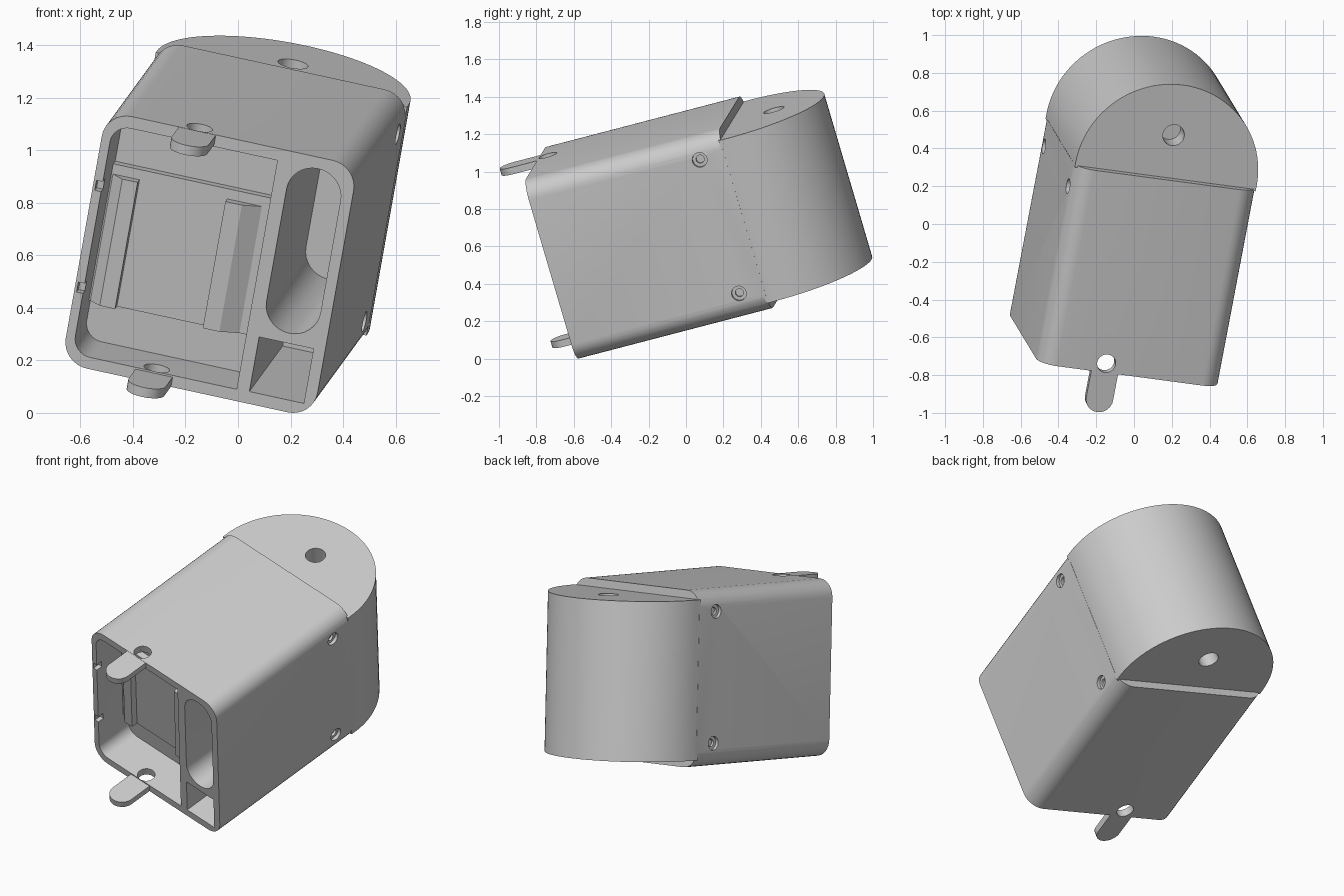
import bpy, bmesh, math
from mathutils import Vector, Matrix

if "Cube" in bpy.data.objects:
    bpy.data.objects.remove(bpy.data.objects["Cube"])

# Tilted frame: width, depth and height axes of the housing
D = Vector((0.181, 0.952, 0.248)).normalized()
H = Vector((0.171, -0.266, 0.949))
H = (H - D * H.dot(D)).normalized()
W = D.cross(H)
TILT = Matrix((W, D, H)).transposed().to_4x4()

grey = bpy.data.materials.new("plain_grey")
grey.use_nodes = True
COLOUR = (0.6, 0.6, 0.6, 1)
grey.diffuse_color = COLOUR
grey.node_tree.nodes["Principled BSDF"].inputs["Base Color"].default_value = COLOUR


def prism(name, outline, axis, lo, hi):
    """Extrude a 2D outline along one local axis from lo to hi."""
    def place(u, v, t):
        return {"w": (t, u, v), "d": (u, t, v), "h": (u, v, t)}[axis]
    bm = bmesh.new()
    face = bm.faces.new([bm.verts.new(place(u, v, lo)) for u, v in outline])
    res = bmesh.ops.extrude_face_region(bm, geom=[face])
    shift = Vector(place(0, 0, hi - lo))
    for g in res["geom"]:
        if isinstance(g, bmesh.types.BMVert):
            g.co += shift
    bmesh.ops.recalc_face_normals(bm, faces=bm.faces[:])
    mesh = bpy.data.meshes.new(name)
    bm.to_mesh(mesh)
    bm.free()
    mesh.materials.append(grey)
    obj = bpy.data.objects.new(name, mesh)
    bpy.context.collection.objects.link(obj)
    return obj


def arc(cx, cy, r, start, end, n=8):
    if r == 0:
        return [(cx, cy)]
    angles = [math.radians(start + (end - start) * i / n) for i in range(n + 1)]
    return [(cx + r * math.cos(a), cy + r * math.sin(a)) for a in angles]


def rounded(u0, u1, v0, v1, left, right):
    """Rectangle outline with separate radii on its left and right corners."""
    return (arc(u1 - right, v1 - right, right, 0, 90)
            + arc(u0 + left, v1 - left, left, 90, 180)
            + arc(u0 + left, v0 + left, left, 180, 270)
            + arc(u1 - right, v0 + right, right, 270, 360))


def circle(cx, cy, r):
    return arc(cx, cy, r, 0, 360, 32)[:-1]


def combine(target, tool, operation):
    """Apply a boolean and discard its helper object."""
    tool.hide_render = True
    mod = target.modifiers.new(operation, "BOOLEAN")
    mod.operation, mod.solver, mod.object = operation, "EXACT", tool
    bpy.context.view_layer.update()
    graph = bpy.context.evaluated_depsgraph_get()
    mesh = bpy.data.meshes.new_from_object(target.evaluated_get(graph))
    target.modifiers.clear()
    target.data = mesh
    bpy.data.objects.remove(tool)


def cut(name, outline, axis, lo, hi):
    combine(body, prism(name, outline, axis, lo, hi), "DIFFERENCE")


LEFT, RIGHT, BOTTOM, TOP = -0.635, 0.355, 0.192, 1.207
FRONT, BACK = -0.51, 0.58
MID = (LEFT + RIGHT) / 2
RADIUS = (RIGHT - LEFT) / 2
TAB = -0.277

# Housing with rounded long edges
body = prism("housing", rounded(LEFT, RIGHT, BOTTOM, TOP, 0.1, 0.1), "d", FRONT, BACK)

# Half round rear, slightly lower than the housing
rear = arc(MID, 0.6, RADIUS - 0.001, 0, 180, 48)
rear += [(rear[-1][0], BACK - 0.01), (rear[0][0], BACK - 0.01)]
combine(body, prism("rear_drum", rear, "h", 0.24, 1.16), "UNION")

# Front tabs, flush with the top and bottom walls
for lo, hi in ((BOTTOM, BOTTOM + 0.04), (TOP - 0.04, TOP)):
    tab = arc(TAB, -0.657, 0.073, 180, 360, 16)
    tab += [(TAB + 0.073, FRONT + 0.03), (TAB - 0.073, FRONT + 0.03)]
    combine(body, prism("tab", tab, "h", lo + 0.001, hi - 0.001), "UNION")

# Main pocket, side channel chamber and deep slot
cut("pocket", rounded(-0.6, 0.046, 0.238, 1.16, 0.07, 0), "d", -0.6, -0.27)
cut("lower_channel", rounded(0.096, 0.31, 0.24, 0.46, 0, 0), "d", -0.6, 0.19)
cut("long_slot", rounded(0.1, 0.312, 0.5, 1.162, 0.105, 0.105), "d", -0.6, 0.32)

# Tab holes through the walls
for lo, hi in ((BOTTOM - 0.1, 0.3), (1.1, TOP + 0.1)):
    cut("tab_hole", circle(TAB, -0.46, 0.05), "h", lo, hi)

# Round holes in both ends of the drum
for lo, hi in ((0.1, 0.36), (1.04, 1.3)):
    cut("drum_hole", circle(MID, 0.815, 0.058), "h", lo, hi)

# Stepped screw holes on both sides
for h in (0.33, 1.085):
    for side, sign in ((LEFT, -1), (RIGHT, 1)):
        for r, depth in ((0.04, 0.02), (0.022, 0.035)):
            lo, hi = sorted((side + sign * 0.05, side - sign * depth))
            cut("screw_hole", circle(0.443, h, r), "w", lo, hi)

# Small clip notches in the front edge of the left wall
for h in (0.5, 0.91):
    cut("notch", rounded(-0.625, -0.59, h - 0.02, h + 0.02, 0, 0), "d", -0.6, -0.47)

# Raised panel in the pocket, with two tapered rails
parts = [body]
parts.append(prism("pocket_panel", rounded(-0.601, 0.047, 0.4, 0.95, 0, 0), "d", -0.31, -0.265))
for name, near, far, foot in (("left_rail", -0.55, -0.49, -0.6),
                              ("right_rail", -0.08, -0.145, 0.0)):
    rail = [(foot, -0.305), (near, -0.35), (far, -0.35), (far, -0.305)]
    parts.append(prism(name, rail, "h", 0.4, 0.91))

# Tilt everything, then centre it and stand it on the ground
for obj in parts:
    obj.data.transform(TILT)
cos = [v.co for v in body.data.vertices]
low = Vector([min(c[i] for c in cos) for i in range(3)])
high = Vector([max(c[i] for c in cos) for i in range(3)])
move = Vector((-(low.x + high.x) / 2, -(low.y + high.y) / 2, -low.z))
bpy.ops.object.select_all(action="DESELECT")
for obj in parts:
    obj.data.transform(Matrix.Translation(move))
    obj.select_set(True)
bpy.context.view_layer.objects.active = body
bpy.ops.object.shade_smooth_by_angle(angle=math.radians(25))
